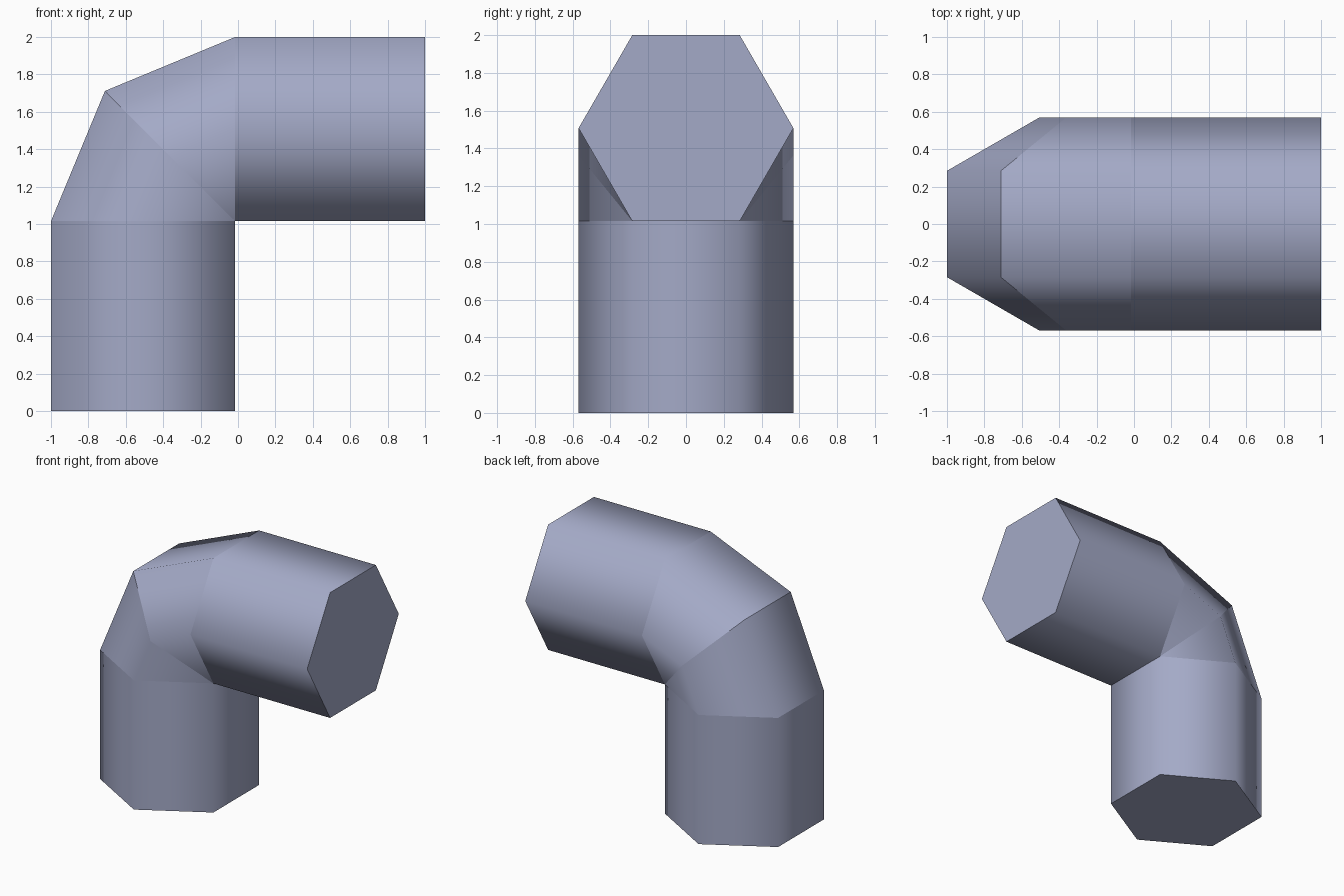
import bpy, bmesh, math
from mathutils import Vector

if "Cube" in bpy.data.objects:
    bpy.data.objects.remove(bpy.data.objects["Cube"])

W = 0.985                      # hexagon width across flats
R = W / math.sqrt(3)           # hexagon corner radius
PIVOT = Vector((-0.015, 0, 1.015))
LEG = 1.015                    # length of each straight pipe

paint = bpy.data.materials.new("blue grey")
paint.diffuse_color = (0.37, 0.40, 0.57, 1)
paint.use_nodes = True
paint.node_tree.nodes["Principled BSDF"].inputs["Base Color"].default_value = paint.diffuse_color


def ring(angle, shift=(0, 0, 0)):
    """Hexagon in the plane that swings about the pivot's y axis."""
    out = Vector((-math.cos(angle), 0, math.sin(angle)))
    pts = []
    for i in range(6):
        a = math.radians(30 + 60 * i)
        pts.append(PIVOT + Vector(shift) + out * (W / 2 + R * math.cos(a))
                   + Vector((0, R * math.sin(a), 0)))
    return pts


def section(name, start, end, cap_start=False, cap_end=False):
    """Smooth sleeve between two hexagons, with flat caps where open."""
    bm = bmesh.new()
    a = [bm.verts.new(p) for p in start]
    b = [bm.verts.new(p) for p in end]
    for i in range(6):
        j = (i + 1) % 6
        bm.faces.new((a[i], a[j], b[j], b[i])).smooth = True
    for loop, wanted in ((a, cap_start), (b, cap_end)):
        if wanted:
            cap = bm.faces.new(loop)
            for e in cap.edges:
                e.smooth = False
    bmesh.ops.remove_doubles(bm, verts=bm.verts, dist=0.0005)
    bmesh.ops.recalc_face_normals(bm, faces=bm.faces)
    # open sleeves: make sure the sides face outwards
    mid = sum((v.co for v in bm.verts), Vector()) / len(bm.verts)
    if sum((f.calc_center_median() - mid).dot(f.normal) * f.calc_area() for f in bm.faces) < 0:
        bmesh.ops.reverse_faces(bm, faces=bm.faces)
    mesh = bpy.data.meshes.new(name)
    bm.to_mesh(mesh)
    bm.free()
    mesh.materials.append(paint)
    bpy.context.collection.objects.link(bpy.data.objects.new(name, mesh))


Q = math.pi / 4
# upright pipe, two elbow wedges, level pipe
section("upright_pipe", ring(0, (0, 0, -LEG)), ring(0), cap_start=True)
section("lower_elbow", ring(0), ring(Q))
section("upper_elbow", ring(Q), ring(2 * Q))
section("level_pipe", ring(2 * Q), ring(2 * Q, (LEG, 0, 0)), cap_end=True)
